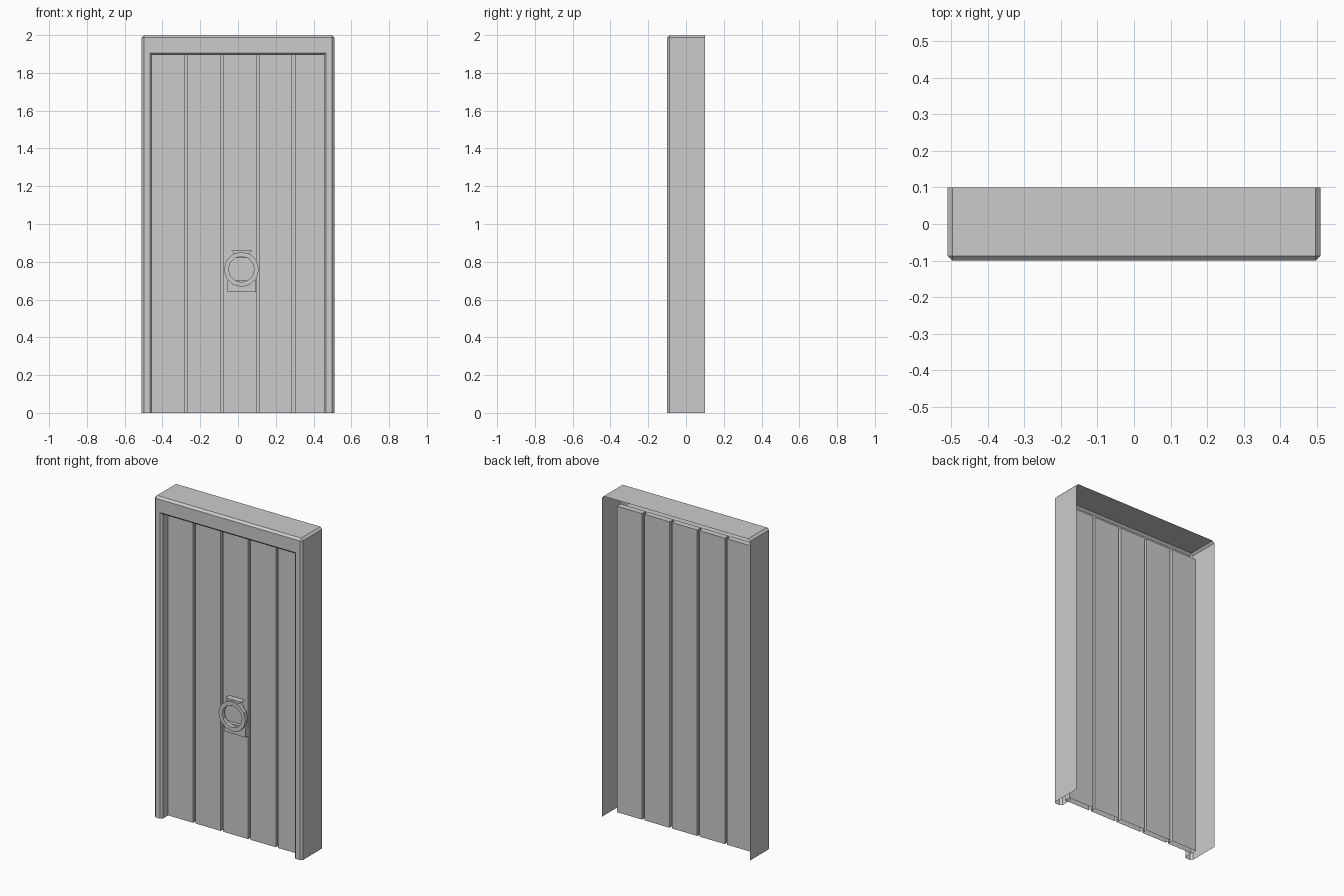
import bpy, bmesh, math
from mathutils import Vector

if "Cube" in bpy.data.objects:
    bpy.data.objects.remove(bpy.data.objects["Cube"])


def finish(name, bm):
    mesh = bpy.data.meshes.new(name)
    bm.to_mesh(mesh)
    bm.free()
    obj = bpy.data.objects.new(name, mesh)
    bpy.context.collection.objects.link(obj)
    return obj


def skin(bm, rows):
    """Join consecutive rows of points with faces, welding repeated points."""
    rows = [[bm.verts.new(p) for p in row] for row in rows]
    for a, b in zip(rows, rows[1:]):
        for k in range(len(a) - 1):
            bm.faces.new((a[k], b[k], b[k + 1], a[k + 1]))
    bmesh.ops.remove_doubles(bm, verts=bm.verts, dist=0.0005)


def slab(name, outline, y0, y1, open_bottom=False):
    """Closed prism: an (x, z) outline pushed from y0 to y1."""
    bm = bmesh.new()
    face = bm.faces.new([bm.verts.new((x, y0, z)) for x, z in outline])
    ext = bmesh.ops.extrude_face_region(bm, geom=[face], use_keep_orig=True)
    verts = [v for v in ext["geom"] if isinstance(v, bmesh.types.BMVert)]
    bmesh.ops.translate(bm, vec=(0, y1 - y0, 0), verts=verts)
    bmesh.ops.recalc_face_normals(bm, faces=bm.faces)
    if open_bottom:
        bm.normal_update()
        bmesh.ops.delete(bm, geom=[f for f in bm.faces if f.normal.z < -0.9], context='FACES')
    finish(name, bm)


# Door frame: section (side inset, top inset, y, corner cut) carried up, across, down
section = [(0, 0, 0.1, 0.013), (0, 0, -0.087, 0.013), (0.013, 0.013, -0.1, 0),
           (0.043, 0.094, -0.1, 0), (0.055, 0.106, -0.088, 0), (0.055, 0.106, -0.02, 0)]
rows = []
for side, top, y, c in section:
    w, h = 0.51 - side, 2.0 - top
    rows.append([(-w, y, 0), (-w, y, h - c), (-w + c, y, h),
                 (w - c, y, h), (w, y, h - c), (w, y, 0)])
bm = bmesh.new()
skin(bm, rows)
finish("door_frame", bm)

# Five planks, open at the bottom, with a thin strip behind each gap
pitch, half, front_y, back_y = 0.19, 0.008, -0.038, 0.0
for i in range(5):
    x0, x1 = -0.465 + i * pitch + half, -0.465 + (i + 1) * pitch - half
    slab(f"plank_{i + 1}", [(x0, 0), (x1, 0), (x1, 1.905), (x0, 1.905)], front_y, back_y, True)
    if i < 4:
        bm = bmesh.new()
        skin(bm, [[(x, -0.019, z) for x in (x1, x1 + 2 * half)] for z in (1.905, 0)])
        finish(f"gap_strip_{i + 1}", bm)

# Knocker strike plate
slab("strike_plate", [(-0.055, 0.64), (0.095, 0.64), (0.095, 0.70), (-0.055, 0.70)], -0.06, -0.038)

# Knocker hanger, narrowing toward the ring
slab("knocker_hanger", [(-0.035, 0.86), (-0.012, 0.84), (-0.03, 0.82),
                        (0.07, 0.82), (0.052, 0.84), (0.075, 0.86)], -0.075, -0.038)

# Knocker ring: square section spun in twelve steps
bm = bmesh.new()
centre = Vector((0.018, -0.073, 0.76))
pts = [centre + Vector((r, y, 0)) for r, y in
       ((0.068, -0.012), (0.093, -0.012), (0.093, 0.012), (0.068, 0.012))]
vs = [bm.verts.new(p) for p in pts]
es = [bm.edges.new((vs[i], vs[(i + 1) % 4])) for i in range(4)]
bmesh.ops.spin(bm, geom=vs + es, cent=centre, axis=(0, 1, 0), angle=2 * math.pi, steps=12)
bmesh.ops.remove_doubles(bm, verts=bm.verts, dist=0.0005)
bmesh.ops.recalc_face_normals(bm, faces=bm.faces)
finish("knocker_ring", bm)
